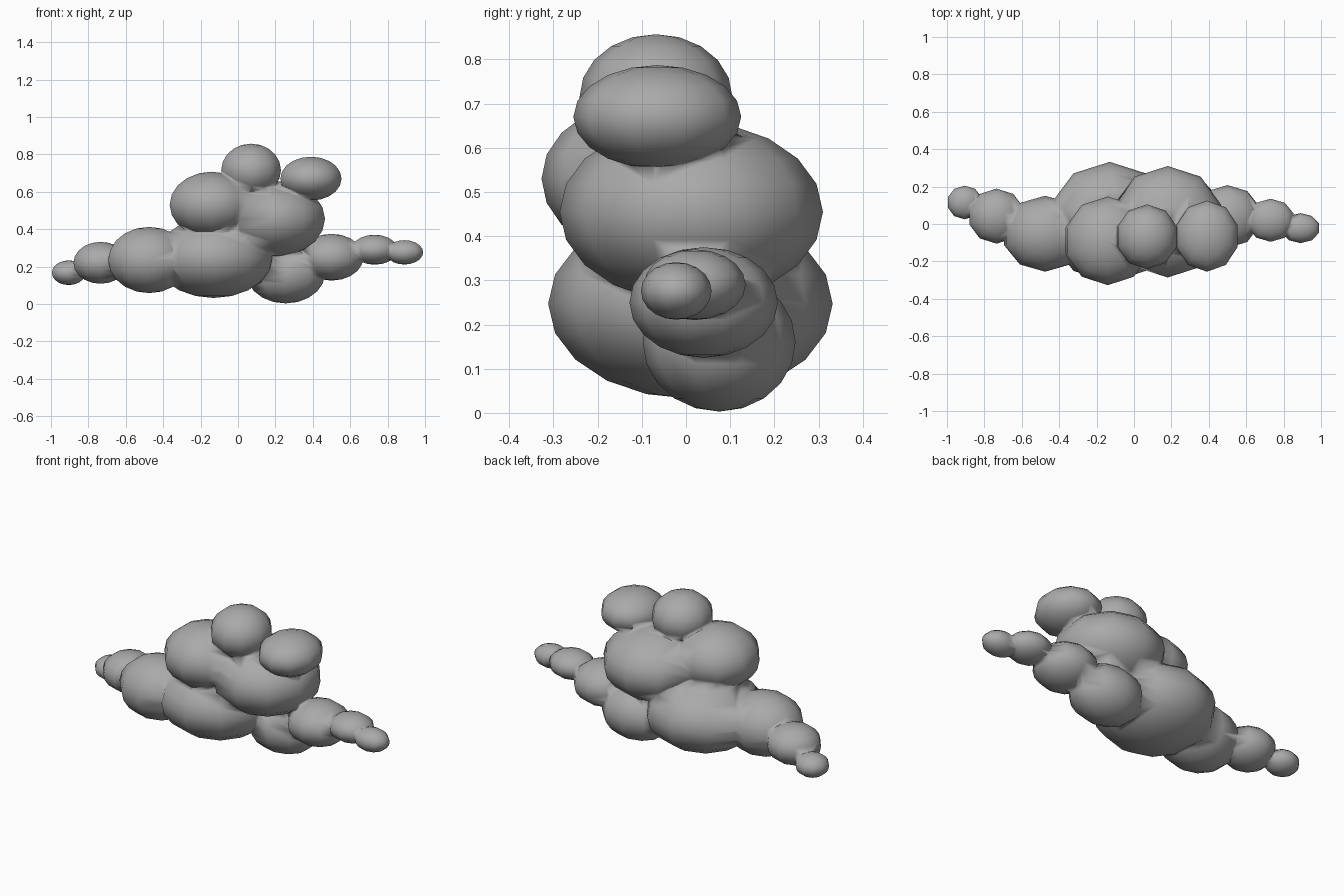
import bpy

cube = bpy.data.objects.get("Cube")
if cube:
    bpy.data.objects.remove(cube, do_unlink=True)

# Single soft grey for the whole cloud
grey = bpy.data.materials.new("cloud_grey")
grey.use_nodes = True
colour = (0.4, 0.4, 0.4, 1)
grey.diffuse_color = colour
bsdf = next(n for n in grey.node_tree.nodes if n.type == 'BSDF_PRINCIPLED')
bsdf.inputs["Base Color"].default_value = colour


def puff(name, centre, radii):
    """A low-poly ball squashed into an ellipsoid."""
    bpy.ops.mesh.primitive_uv_sphere_add(segments=10, ring_count=10, radius=1, location=centre)
    ob = bpy.context.object
    ob.name = name
    ob.scale = radii
    bpy.ops.object.transform_apply(location=True, rotation=False, scale=True)
    ob.data.materials.append(grey)
    return ob


# Large central body
cloud = puff("cloud", (-0.13, 0.01, 0.247), (0.33, 0.322, 0.215))

puffs = [
    # Upper mass
    puff("middle_left_puff", (0.18, 0.012, 0.455), (0.30, 0.298, 0.205)),
    puff("middle_right_puff", (-0.14, -0.09, 0.53), (0.237, 0.237, 0.177)),
    puff("crown_puff", (0.07, -0.068, 0.715), (0.168, 0.173, 0.142)),
    puff("shoulder_puff", (0.39, -0.065, 0.67), (0.172, 0.19, 0.117)),
    # Belly and left tail
    puff("belly_puff", (0.255, 0.075, 0.16), (0.22, 0.173, 0.157)),
    puff("left_tail_base", (0.50, 0.04, 0.25), (0.18, 0.168, 0.125)),
    puff("left_tail_middle", (0.73, 0.02, 0.29), (0.13, 0.115, 0.08)),
    puff("left_tail_tip", (0.89, -0.022, 0.276), (0.105, 0.08, 0.065)),
    # Right tail
    puff("right_tail_base", (-0.475, -0.052, 0.235), (0.23, 0.203, 0.177)),
    puff("right_tail_middle", (-0.735, 0.042, 0.22), (0.152, 0.147, 0.112)),
    puff("right_tail_tip", (-0.905, 0.115, 0.167), (0.095, 0.09, 0.066)),
]

# Merge every puff into one skin
for ob in puffs:
    mod = cloud.modifiers.new(ob.name, 'BOOLEAN')
    mod.operation = 'UNION'
    mod.solver = 'EXACT'
    mod.object = ob
bpy.ops.object.select_all(action='DESELECT')
cloud.select_set(True)
bpy.context.view_layer.objects.active = cloud
for mod in list(cloud.modifiers):
    bpy.ops.object.modifier_apply(modifier=mod.name)
for ob in puffs:
    bpy.data.objects.remove(ob, do_unlink=True)
bpy.ops.object.shade_smooth()
